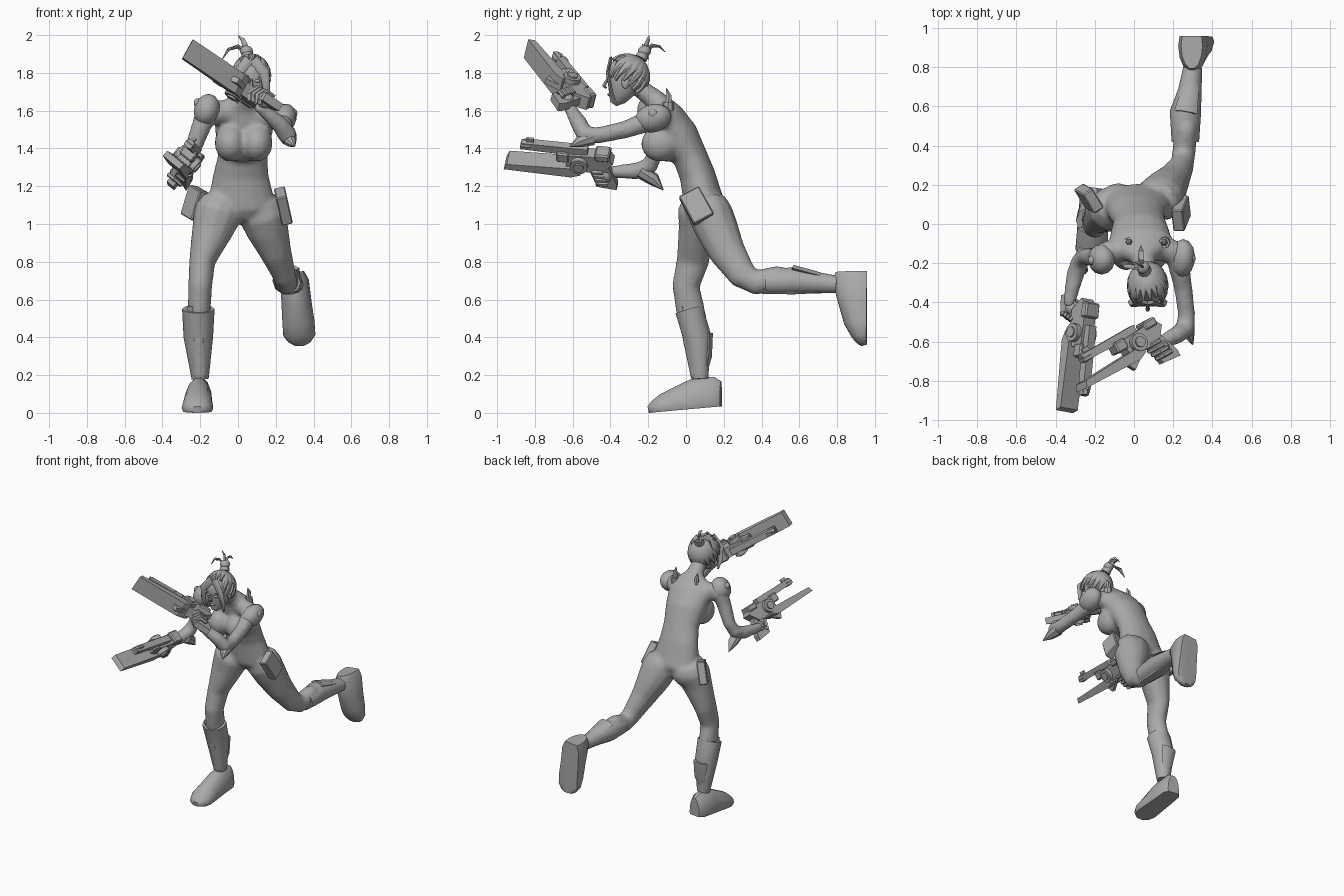
import bpy, bmesh
from math import sin, cos, pi, radians
from mathutils import Vector, Matrix, Euler

default_cube = bpy.data.objects.get("Cube")
if default_cube:
    bpy.data.objects.remove(default_cube, do_unlink=True)

grey = bpy.data.materials.new("plain_grey")
grey.use_nodes = True
grey.diffuse_color = (0.4, 0.4, 0.4, 1)
grey.node_tree.nodes["Principled BSDF"].inputs["Base Color"].default_value = grey.diffuse_color


def finish(name, bm, angle=40):
    """Turn a bmesh into a named object with smooth shading below the angle."""
    bmesh.ops.recalc_face_normals(bm, faces=bm.faces)
    mesh = bpy.data.meshes.new(name)
    bm.to_mesh(mesh)
    bm.free()
    for face in mesh.polygons:
        face.use_smooth = True
    mesh.set_sharp_from_angle(angle=radians(angle))
    mesh.materials.append(grey)
    obj = bpy.data.objects.new(name, mesh)
    bpy.context.collection.objects.link(obj)
    return obj


def blend(name, parts):
    """Fuse overlapping parts into one continuous smooth skin."""
    bm = bmesh.new()
    for part in parts:
        bm.from_mesh(part.data)
        bpy.data.objects.remove(part, do_unlink=True)
    obj = finish(name, bm)
    remesh = obj.modifiers.new("fuse", 'REMESH')
    remesh.mode = 'VOXEL'
    remesh.voxel_size = 0.013
    remesh.use_smooth_shade = True
    soften = obj.modifiers.new("soften", 'SMOOTH')
    soften.factor = 0.5
    soften.iterations = 7


def tube(name, rings, sides=12, ref=(1, 0, 0), clamp=None):
    """Loft ellipses (x, y, z, side radius, depth radius) along a path."""
    bm = bmesh.new()
    centres = [Vector(r[:3]) for r in rings]
    loops = []
    for i, ring in enumerate(rings):
        tangent = (centres[min(i + 1, len(rings) - 1)] - centres[max(i - 1, 0)]).normalized()
        side = Vector(ref)
        side = (side - tangent * side.dot(tangent)).normalized()
        depth = tangent.cross(side)
        loop = []
        for k in range(sides):
            a = 2 * pi * k / sides
            p = centres[i] + side * ring[3] * cos(a) + depth * ring[-1] * sin(a)
            loop.append(bm.verts.new(clamp(p) if clamp else p))
        loops.append(loop)
    for lower, upper in zip(loops, loops[1:]):
        for k in range(sides):
            j = (k + 1) % sides
            bm.faces.new((lower[k], lower[j], upper[j], upper[k]))
    bm.faces.new(loops[0])
    bm.faces.new(loops[-1])
    return finish(name, bm)


def ball(name, centre, radii, rot=(0, 0, 0), segments=14):
    bm = bmesh.new()
    m = Matrix.LocRotScale(Vector(centre), Euler(rot), Vector(radii))
    bmesh.ops.create_uvsphere(bm, u_segments=segments, v_segments=9, radius=1, matrix=m)
    return finish(name, bm)


def box(name, centre, size, rot=(0, 0, 0), frame=Matrix(), bevel=0.0):
    bm = bmesh.new()
    m = frame @ Matrix.LocRotScale(Vector(centre), Euler(rot), Vector(size))
    bmesh.ops.create_cube(bm, size=1, matrix=m)
    if bevel:
        bmesh.ops.bevel(bm, geom=bm.edges[:], offset=bevel, segments=1, affect='EDGES')
    return finish(name, bm, 20)


def cylinder(name, centre, radius, depth, rot, frame, sides=12):
    bm = bmesh.new()
    m = frame @ Matrix.LocRotScale(Vector(centre), Euler(rot), Vector((1, 1, 1)))
    bmesh.ops.create_cone(bm, cap_ends=True, segments=sides, radius1=radius,
                          radius2=radius, depth=depth, matrix=m)
    return finish(name, bm)


def plate(name, outline, thickness, frame):
    """Extrude a forward/up outline sideways."""
    bm = bmesh.new()
    halves = [[bm.verts.new(frame @ Vector((a, s * thickness / 2, u))) for a, u in outline]
              for s in (-1, 1)]
    for half in halves:
        bm.faces.new(half)
    for k in range(len(outline)):
        j = (k + 1) % len(outline)
        bm.faces.new((halves[0][k], halves[0][j], halves[1][j], halves[1][k]))
    return finish(name, bm, 20)


# Body: torso, bust, seat, legs and arms fused together
torso = tube("torso", [(.01, .1, 1.02, .09, .07), (.02, .1, 1.09, .185, .11), (.015, .06, 1.26, .148, .095),
                       (.025, .02, 1.36, .132, .092), (.03, -.04, 1.47, .15, .105), (.035, -.1, 1.57, .165, .09),
                       (.04, -.14, 1.63, .13, .065), (.05, -.18, 1.67, .06, .055), (.06, -.26, 1.73, .048)], 16)
yoke = tube("yoke", [(-.17, -.16, 1.585, .06), (.03, -.1, 1.59, .07), (.23, -.15, 1.56, .06)], ref=(0, 0, 1))
bust = [ball("bust", (x, y, 1.43), (r, .11, .1), (.4, 0, 0))
        for x, y, r in ((.03, -.09, .145), (-.04, -.13, .085), (.1, -.13, .085))]
seat = [ball("seat", centre, (.1, .1, .1)) for centre in ((.11, .14, 1.07), (-.08, .11, 1.06))]
left_leg = tube("left_leg", [(.11, .11, 1.12, .11, .1), (.13, .13, 1.05, .13, .12), (.155, .165, .97, .115),
                             (.2, .22, .85, .085, .098), (.245, .3, .73, .062, .078), (.255, .37, .69, .06, .067),
                             (.265, .48, .71, .062, .07), (.285, .62, .69, .05, .06), (.3, .8, .68, .04)])
right_leg = tube("right_leg", [(-.08, .09, 1.12, .11, .1), (-.105, .075, 1.06, .13, .12),
                               (-.135, .06, .97, .112, .1), (-.19, .035, .8, .07, .087), (-.2, 0, .67, .064, .074),
                               (-.205, .02, .56, .062, .077), (-.205, .05, .42, .06, .075), (-.2, .07, .18, .045)])
left_arm = tube("left_arm", [(.16, -.11, 1.58, .05), (.22, -.16, 1.56, .062), (.25, -.32, 1.5, .048),
                             (.268, -.46, 1.47, .045), (.262, -.535, 1.47, .052), (.22, -.565, 1.53, .047),
                             (.15, -.6, 1.59, .037), (.1, -.625, 1.63, .03)], 10, ref=(.3, .1, 1))
right_arm = tube("right_arm", [(-.1, -.12, 1.61, .05), (-.165, -.165, 1.6, .062), (-.2, -.17, 1.5, .052),
                               (-.25, -.165, 1.37, .044), (-.275, -.19, 1.31, .048), (-.3, -.26, 1.28, .047),
                               (-.335, -.42, 1.275, .03)], 10)
blend("body", [torso, yoke, left_leg, right_leg, left_arm, right_arm] + bust + seat)

# Boot cuffs and plates
tube("left_boot_cuff", [(.262, .42, .69, .07, .064), (.262, .57, .7, .08, .076), (.285, .68, .69, .06),
                        (.3, .8, .68, .048)], 10)
tube("right_boot_cuff", [(-.21, .015, .55, .086, .078), (-.21, .06, .4, .078), (-.2, .075, .18, .045)], 10)
tube("left_shin_plate", [(.26, .41, .655, .05, .03), (.27, .56, .655, .05, .03), (.29, .76, .655, .03, .02)], 6)
tube("right_shin_plate", [(-.21, -.02, .565, .06, .03), (-.21, .01, .4, .05, .03), (-.2, .05, .2, .03, .02)], 6)
tube("left_calf_plate", [(.265, .57, .765, .06, .02), (.285, .68, .735, .045, .02), (.3, .78, .71, .02, .01)], 6)
tube("right_calf_plate", [(-.21, .125, .42, .06, .02), (-.2, .12, .3, .045, .02), (-.2, .1, .2, .02, .01)], 6)

# Feet with flat soles
tube("right_foot", [(-.2, .185, .05, .045, .12), (-.205, .15, .05, .07, .145), (-.21, .04, .045, .075, .14),
                    (-.212, -.05, .035, .08, .105), (-.215, -.13, .025, .084, .075),
                    (-.215, -.175, .02, .065, .045), (-.215, -.2, .015, .03, .02)],
     14, clamp=lambda p: Vector((p.x, p.y, max(p.z, .09 * (p.y + .2)))))
tube("left_foot", [(.295, .91, .745, .055, .12), (.3, .91, .7, .075, .14), (.31, .91, .58, .08, .105),
                   (.32, .92, .48, .085), (.325, .93, .41, .085, .055), (.325, .94, .375, .06, .035),
                   (.325, .945, .358, .03, .015)],
     14, clamp=lambda p: Vector((p.x, min(p.y, .958), p.z)))

# Hip pouches
box("left_pouch", (.24, .055, 1.095), (.06, .12, .17), (.49, -.22, 0), bevel=.006)
box("right_pouch", (-.23, .13, 1.11), (.06, .12, .165), (.3, .15, .6), bevel=.006)

# Elbow fins and shoulder pads
tube("left_elbow_fin", [(.265, -.5, 1.46, .045), (.28, -.565, 1.435, .03), (.3, -.615, 1.41, .003)], 8)
tube("right_elbow_fin", [(-.275, -.24, 1.28, .04), (-.275, -.17, 1.235, .035), (-.275, -.12, 1.18, .003)], 8)
ball("left_shoulder_pad", (.245, -.175, 1.56), (.065, .1, .075), (.3, .35, 0))
ball("right_shoulder_pad", (-.165, -.18, 1.605), (.068, .078, .085), (0, .3, 0))
ball("left_shoulder_stud", (.295, -.175, 1.585), (.02, .025, .025))
ball("right_shoulder_stud", (-.215, -.185, 1.64), (.02, .025, .025))

# Back spikes
for side, x in (("right", -.025), ("left", .155)):
    tube(side + "_back_spike_base", [(x, -.095, 1.6, .032), (x, -.095, 1.645, .028)], 8)
    tube(side + "_back_spike", [(x, -.095, 1.63, .02), (x, -.09, 1.68, .016), (x, -.105, 1.72, .002)], 6)

# Head and face
tube("head", [(.07, -.385, 1.635, .02), (.07, -.365, 1.665, .05), (.07, -.34, 1.71, .073, .078),
              (.07, -.33, 1.77, .083, .095), (.07, -.32, 1.83, .08, .09), (.07, -.31, 1.88, .04)], 14)
tube("nose", [(.07, -.415, 1.77, .007), (.07, -.435, 1.73, .012), (.07, -.42, 1.72, .008)], 6)
ball("lips", (.07, -.405, 1.685), (.022, .012, .009))
for side, s in (("right", -1), ("left", 1)):
    ball(side + "_eye", (.07 + s * .032, -.41, 1.757), (.016, .01, .009))
    box(side + "_eyebrow", (.07 + s * .034, -.413, 1.778), (.036, .014, .007), (0, -s * .2, 0))
    ball(side + "_ear", (.07 + s * .085, -.32, 1.75), (.012, .022, .034))

# Hair swept from the bun, as ridged locks over a cap
skull = Vector((.07, -.315, 1.78))
pole = Vector((-.02, .09, .11)).normalized()
across = (Vector((1, 0, 0)) - pole * pole.x).normalized()
forward = across.cross(pole)
forward *= -1 if forward.y > 0 else 1
ball("hair_cap", skull + Vector((0, .025, .01)), (.092, .098, .105))
locks = 18
for k in range(locks):
    a = 2 * pi * (k + .5) / locks
    front = -cos(a)
    reach = 1.35 if front > .85 else 2.15 if front > .2 else 1.95
    rings = []
    for i in range(7):
        t = .15 + (reach - .15) * i / 6
        way = pole * cos(t) + (across * sin(a) + forward * front) * sin(t)
        spot = skull + Vector((way.x * .096, way.y * .115, way.z * .112))
        rings.append((*spot, .008 + .02 * sin(pi * min(i / 6 + .1, 1)), .012))
    tube("hair_lock", rings, 6, ref=across * cos(a) + forward * sin(a))

# Bun, loose upper strands and fringe
tube("hair_tie", [(.055, -.24, 1.875, .035), (.045, -.22, 1.91, .028)], 10)
ball("bun", (.045, -.22, 1.915), (.035, .035, .03))
for inner, outer, tip in (((.035, -.21, 1.95), (.025, -.2, 1.975), (0, -.195, 1.997)),
                          ((.035, -.18, 1.945), (.035, -.14, 1.94), (.035, -.11, 1.91)),
                          ((0, -.22, 1.94), (-.05, -.21, 1.925), (-.085, -.2, 1.87))):
    tube("bun_strand", [(.04, -.22, 1.91, .018, .01), (*inner, .018, .008), (*outer, .014, .007),
                        (*tip, .002)], 6, ref=(.6, -.5, .3))
for side, s in (("left", 1), ("right", -1)):
    tube(side + "_fringe", [(.07 + s * x, y, z, r, .01) for x, y, z, r in (
        (.01, -.4, 1.87, .03), (.07, -.415, 1.8, .026), (.083, -.395, 1.7, .018), (.075, -.375, 1.64, .004))], 6)


def gun(side, origin, aim, up):
    """Bladed pistol and gripping hand; local x forward, z up."""
    f = Vector(aim).normalized()
    u = Vector(up)
    u = (u - f * u.dot(f)).normalized()
    frame = Matrix((f, u.cross(f), u)).transposed().to_4x4()
    frame.translation = origin
    gun_name = side + "_gun_"
    plate(gun_name + "body", [(.07, .05), (-.15, .06), (-.18, .02), (-.12, -.05), (.07, -.05)], .075, frame)
    plate(gun_name + "blade", [(-.01, -.02), (.385, -.035), (.4, -.07), (.04, -.08), (-.01, -.06)], .115, frame)
    plate(gun_name + "barrel_rail", [(-.04, .09), (.3, .09), (.32, .07), (.32, .05), (-.04, .04)], .045, frame)
    plate(gun_name + "grip", [(-.07, -.03), (-.15, -.01), (-.2, -.13), (-.2, -.165), (-.09, -.155)], .045, frame)
    plate(gun_name + "guard_spike", [(0, -.07), (.1, -.07), (.07, -.115)], .03, frame)
    cylinder(gun_name + "drum", (0, 0, 0), .047, .13, (pi / 2, 0, 0), frame)
    cylinder(gun_name + "drum_hub", (0, 0, 0), .028, .15, (pi / 2, 0, 0), frame)
    cylinder(gun_name + "muzzle", (.29, 0, .07), .026, .05, (0, pi / 2, 0), frame, sides=8)
    box(gun_name + "sight", (.27, 0, .1), (.04, .015, .025), frame=frame)
    box(gun_name + "rear_block", (-.12, 0, .055), (.08, .09, .045), frame=frame, bevel=.008)
    box(gun_name + "receiver", (.09, 0, .03), (.07, .085, .06), frame=frame, bevel=.008)
    # Hand closed around the grip
    ball(side + "_hand", frame @ Vector((-.135, 0, -.085)), (.042, .042, .042), segments=10)
    for i in range(4):
        z = -.045 - .025 * i
        x = -.075 - .01 * i
        path = [(x - .05, .035), (x, .04), (x + .022, 0), (x, -.04)]
        tube(side + "_finger", [(*(frame @ Vector((a, w, z))), .013) for a, w in path], 6, ref=u)


gun("right", (-.27, -.56, 1.34), (-.1, -.99, .1), (.62, 0, .75))
gun("left", (0, -.615, 1.727), (-.746, -.426, .512), (-.45, .84, .04))
